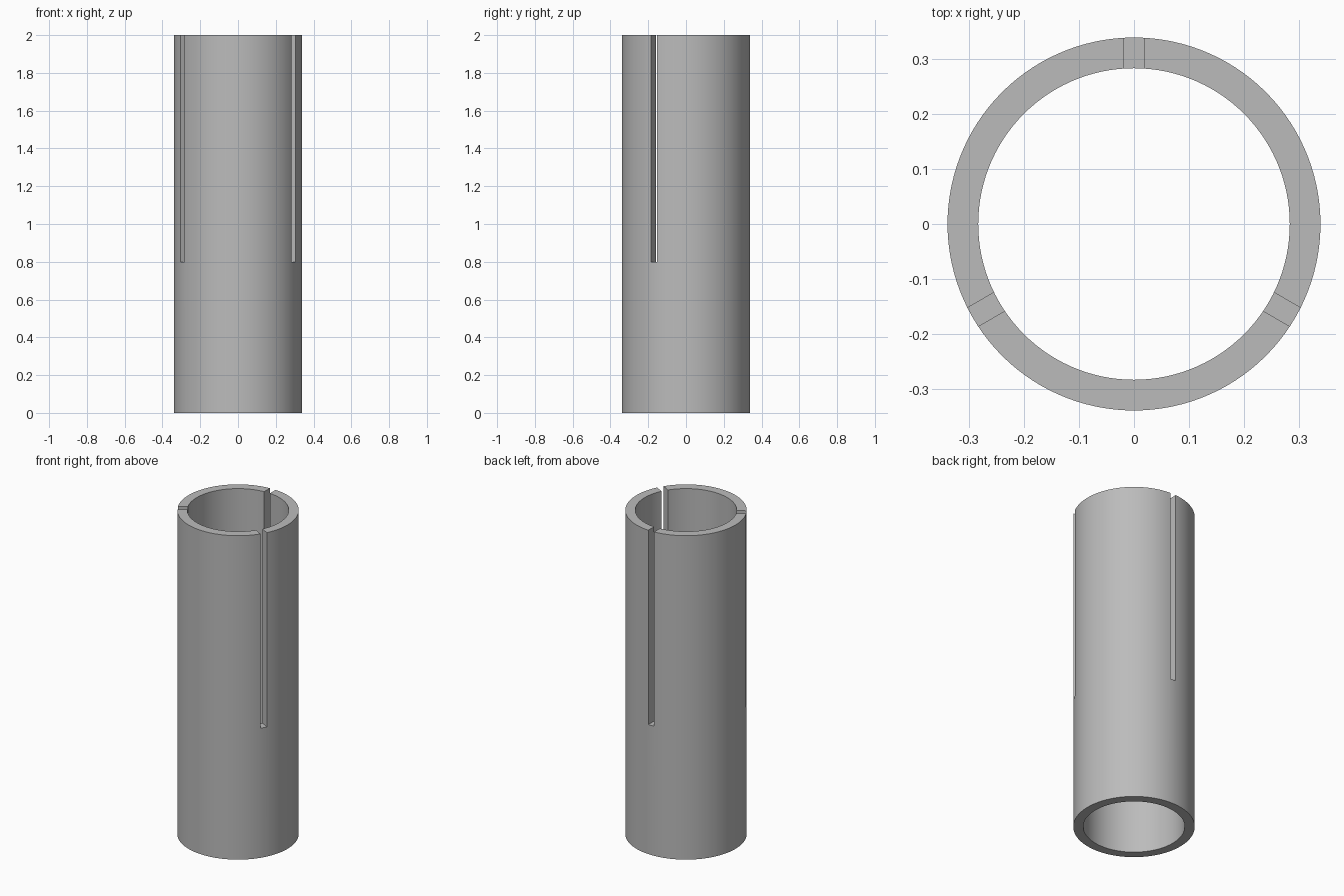
import bpy
import bmesh
import math
from mathutils import Matrix

OUTER, INNER, HEIGHT = 0.34, 0.284, 2.0
SLOT_WIDTH, SLOT_BOTTOM = 0.039, 0.8
SEGMENTS = 120

cube = bpy.data.objects.get("Cube")
if cube:
    bpy.data.objects.remove(cube, do_unlink=True)


def make_object(name, bm):
    bmesh.ops.recalc_face_normals(bm, faces=bm.faces)
    mesh = bpy.data.meshes.new(name)
    bm.to_mesh(mesh)
    bm.free()
    obj = bpy.data.objects.new(name, mesh)
    bpy.context.collection.objects.link(obj)
    return obj


# Plain grey metal
metal = bpy.data.materials.new("grey metal")
metal.use_nodes = True
grey = (0.5, 0.5, 0.5, 1)
metal.diffuse_color = grey
metal.node_tree.nodes["Principled BSDF"].inputs["Base Color"].default_value = grey

# Tube: a rectangular wall section swept round the z axis
bm = bmesh.new()
section = [(INNER, 0), (OUTER, 0), (OUTER, HEIGHT), (INNER, HEIGHT)]
rings = []
for i in range(SEGMENTS):
    a = math.tau * i / SEGMENTS
    rings.append([bm.verts.new((r * math.cos(a), r * math.sin(a), z)) for r, z in section])
for i, ring in enumerate(rings):
    following = rings[(i + 1) % SEGMENTS]
    for j in range(4):
        k = (j + 1) % 4
        bm.faces.new((ring[j], following[j], following[k], ring[k]))
tube = make_object("slotted_tube", bm)
tube.data.materials.append(metal)

# Three parallel-sided slots, open at the top: back, front left, front right
bm = bmesh.new()
depth = HEIGHT - SLOT_BOTTOM + 0.1
for i in range(3):
    place = (Matrix.Rotation(math.radians(90 + 120 * i), 4, 'Z')
             @ Matrix.Translation((OUTER - 0.04, 0, SLOT_BOTTOM + depth / 2))
             @ Matrix.Diagonal((0.2, SLOT_WIDTH, depth, 1)))
    bmesh.ops.create_cube(bm, size=1, matrix=place)
cutter = make_object("slot_cutter", bm)
cutter.hide_render = True

bpy.ops.object.select_all(action='DESELECT')
bpy.context.view_layer.objects.active = tube
tube.select_set(True)
cut = tube.modifiers.new("slots", 'BOOLEAN')
cut.operation = 'DIFFERENCE'
cut.solver = 'EXACT'
cut.object = cutter
bpy.ops.object.modifier_apply(modifier=cut.name)
bpy.data.objects.remove(cutter, do_unlink=True)

# Smooth walls with crisp rims and slot edges
bpy.ops.object.shade_smooth_by_angle(angle=math.radians(30))
